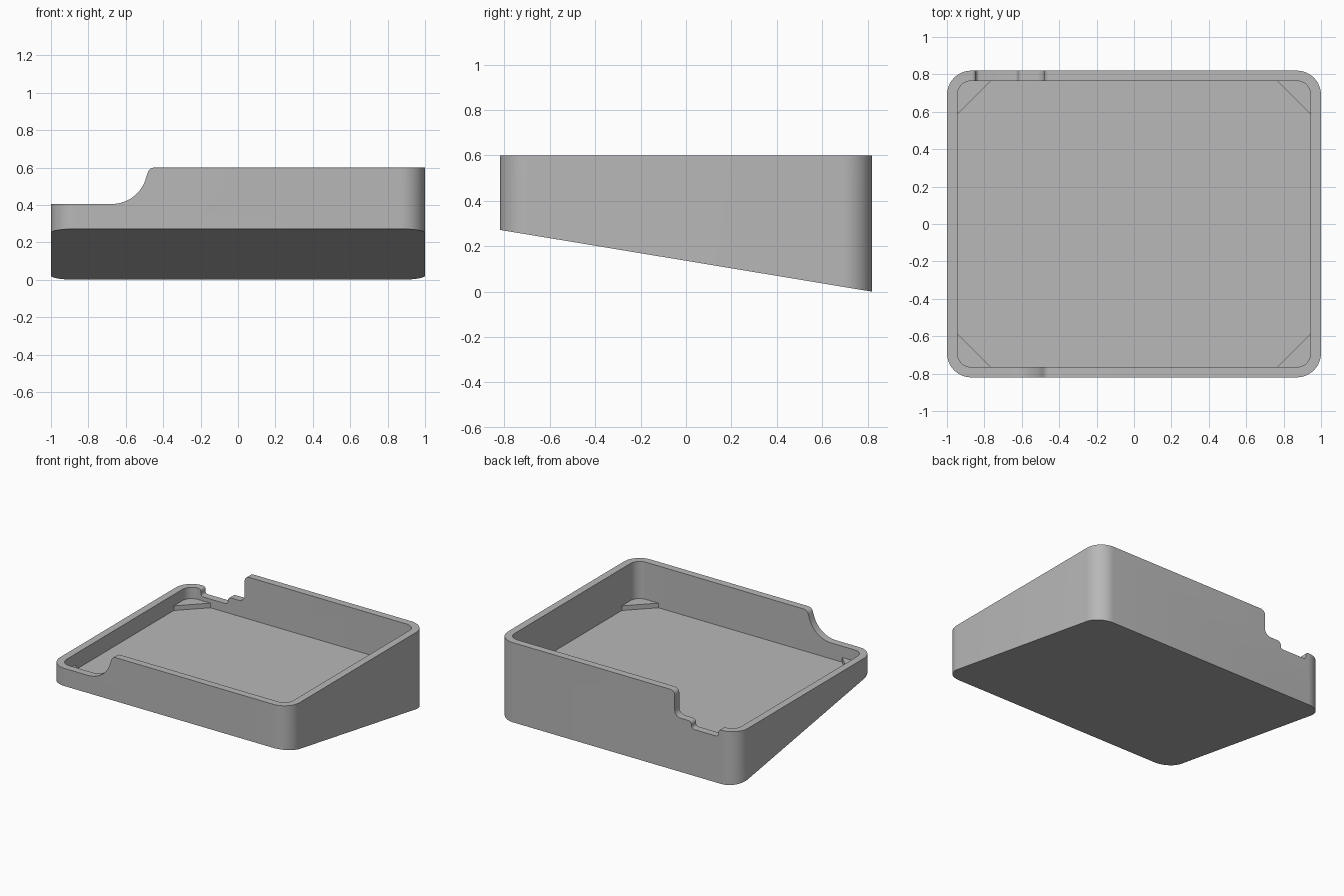
import bpy, bmesh, math
from mathutils import Vector

cube = bpy.data.objects.get("Cube")
if cube:
    bpy.data.objects.remove(cube, do_unlink=True)

grey = bpy.data.materials.new("plain grey")
grey.use_nodes = True
grey.diffuse_color = (0.48, 0.48, 0.48, 1)
grey.node_tree.nodes["Principled BSDF"].inputs["Base Color"].default_value = grey.diffuse_color

HALF_X, HALF_Y, TOP, LOW = 1.0, 0.82, 0.6, 0.405
WALL, FLOOR, FRONT_BOTTOM = 0.055, 0.285, 0.272


def arc(cx, cz, r, start, end, n=10):
    """Points on a circular arc, angles in degrees."""
    angles = [math.radians(start + (end - start) * i / n) for i in range(n + 1)]
    return [(cx + r * math.cos(a), cz + r * math.sin(a)) for a in angles]


def rounded_rect(hx, hy, r):
    pts = []
    for k, (sx, sy) in enumerate([(1, 1), (-1, 1), (-1, -1), (1, -1)]):
        pts += arc(sx * (hx - r), sy * (hy - r), r, 90 * k, 90 * k + 90, 12)
    return pts


def prism(name, points, depth):
    """Extrude a closed outline of 3D points along the depth vector."""
    bm = bmesh.new()
    face = bm.faces.new([bm.verts.new(p) for p in points])
    ext = bmesh.ops.extrude_face_region(bm, geom=[face])
    moved = [g for g in ext["geom"] if isinstance(g, bmesh.types.BMVert)]
    bmesh.ops.translate(bm, verts=moved, vec=Vector(depth))
    bmesh.ops.recalc_face_normals(bm, faces=bm.faces)
    mesh = bpy.data.meshes.new(name)
    bm.to_mesh(mesh)
    bm.free()
    mesh.materials.append(grey)
    obj = bpy.data.objects.new(name, mesh)
    bpy.context.collection.objects.link(obj)
    return obj


def cut(obj, cutter):
    cutter.hide_render = True
    mod = obj.modifiers.new("cut", 'BOOLEAN')
    mod.operation, mod.solver, mod.object = 'DIFFERENCE', 'EXACT', cutter
    bpy.context.view_layer.objects.active = obj
    bpy.ops.object.modifier_apply(modifier=mod.name)
    bpy.data.objects.remove(cutter, do_unlink=True)


# Outer body with rounded corners
tray = prism("tray", [(x, y, 0) for x, y in rounded_rect(HALF_X, HALF_Y, 0.13)], (0, 0, TOP))

# Sloping underside
wedge = [(-HALF_Y, FRONT_BOTTOM), (HALF_Y, 0), (1.2, -0.0631), (1.2, -1), (-1.2, -1),
         (-1.2, FRONT_BOTTOM + 0.0631)]
cut(tray, prism("underside_cutter", [(-1.5, y, z) for y, z in wedge], (3, 0, 0)))

# Open cavity with a level floor
inner = rounded_rect(HALF_X - WALL, HALF_Y - WALL, 0.075)
cut(tray, prism("cavity_cutter", [(x, y, FLOOR) for x, y in inner], (0, 0, 1)))

# Front scoop: low left end sweeping up to the full wall height
scoop = [(-1.2, LOW)] + arc(-0.675, LOW + 0.19, 0.19, -90, -14, 14)
scoop += arc(-0.445, TOP - 0.04, 0.04, 170, 90, 6) + [(-0.445, 0.8), (-1.2, 0.8)]
cut(tray, prism("scoop_cutter", [(x, -1, z) for x, z in scoop], (0, 1, 0)))

# Rear cut-out: low end, shallow slot, ledge and an upright shoulder
slot = 0.35
rear = [(-1.2, LOW)]
rear += arc(-0.865, LOW - 0.02, 0.02, 90, 0, 5)
rear += arc(-0.825, slot + 0.02, 0.02, 180, 270, 5)
rear += arc(-0.64, slot + 0.02, 0.02, 270, 360, 5)
rear += arc(-0.595, LOW - 0.025, 0.025, 180, 90, 5)
rear += arc(-0.53, LOW + 0.05, 0.05, 270, 360, 8)
rear += arc(-0.445, TOP - 0.035, 0.035, 180, 90, 6)
rear += [(-0.445, 0.8), (-1.2, 0.8)]
cut(tray, prism("rear_cutter", [(x, 0, z) for x, z in rear], (0, 1, 0)))

# Triangular corner supports on the floor
reach, leg = 0.01, 0.2
for side, sx in (("left", 1), ("right", -1)):
    for end, sy in (("front", -1), ("back", 1)):
        cx, cy = HALF_X - WALL + reach, HALF_Y - WALL + reach
        tri = [(cx, cy), (cx - leg, cy), (cx, cy - leg)]
        prism(f"{end}_{side}_corner_support",
              [(sx * x, sy * y, FLOOR - 0.005) for x, y in tri], (0, 0, 0.04))

# Smooth rounded corners, crisp edges
bpy.ops.object.select_all(action='DESELECT')
tray.select_set(True)
bpy.context.view_layer.objects.active = tray
bpy.ops.object.shade_smooth_by_angle(angle=math.radians(30))
